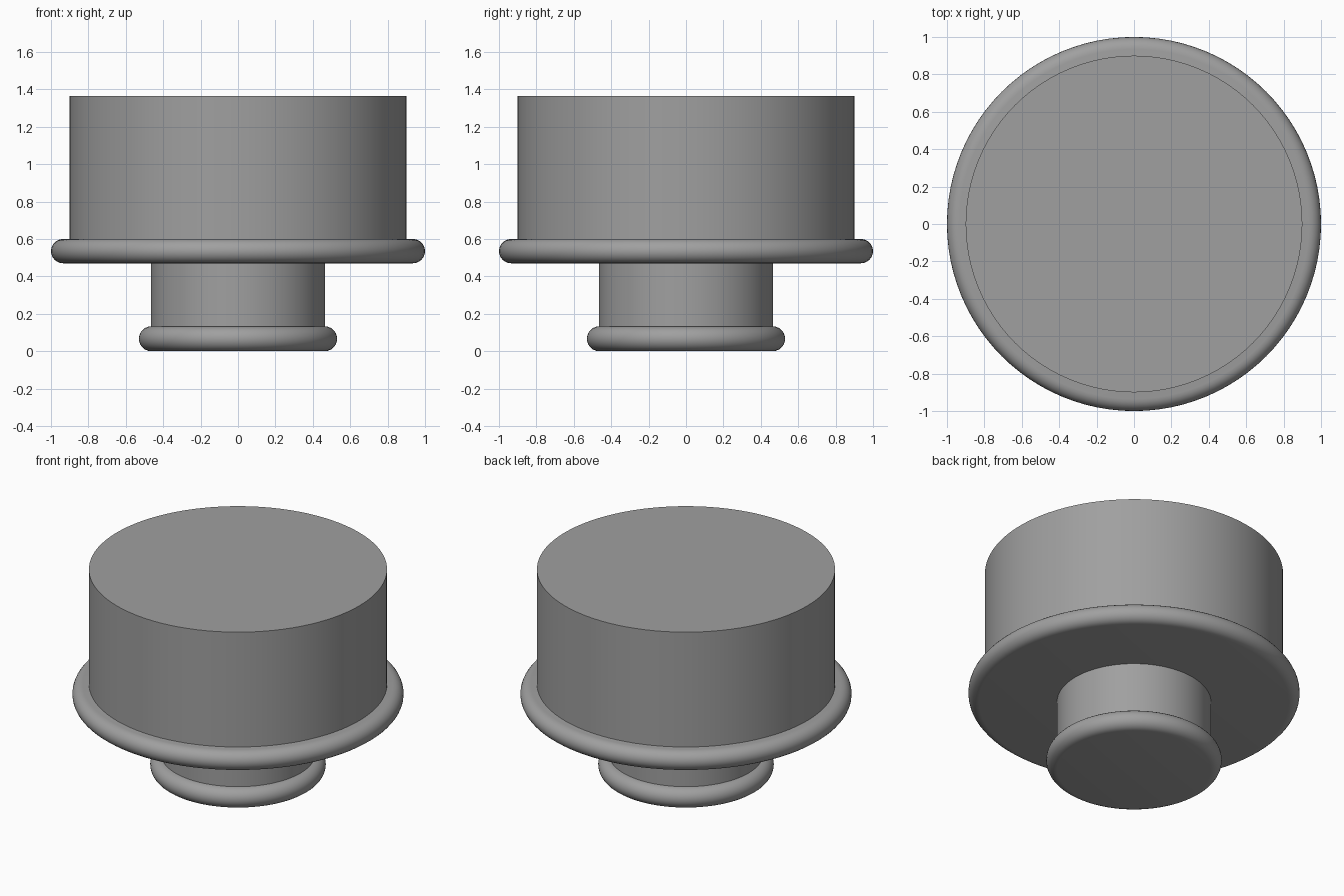
import bpy
import bmesh
from math import sin, cos, pi, radians

cube = bpy.data.objects.get("Cube")
if cube:
    bpy.data.objects.remove(cube, do_unlink=True)

SEGMENTS = 96

grey = bpy.data.materials.new("plain grey")
grey.use_nodes = True
colour = (0.35, 0.35, 0.35, 1)
grey.diffuse_color = colour
grey.node_tree.nodes["Principled BSDF"].inputs["Base Color"].default_value = colour


def lathe(name, profile):
    """Revolve (radius, z) points, bottom to top, and cap both ends."""
    bm = bmesh.new()
    rings = []
    for r, z in profile:
        rings.append([bm.verts.new((r * cos(2 * pi * i / SEGMENTS),
                                    r * sin(2 * pi * i / SEGMENTS), z))
                      for i in range(SEGMENTS)])
    for low, high in zip(rings, rings[1:]):
        for i in range(SEGMENTS):
            j = (i + 1) % SEGMENTS
            bm.faces.new((low[i], low[j], high[j], high[i]))
    bm.faces.new(rings[0][::-1])
    bm.faces.new(rings[-1])
    mesh = bpy.data.meshes.new(name)
    bm.to_mesh(mesh)
    bm.free()
    mesh.materials.append(grey)
    obj = bpy.data.objects.new(name, mesh)
    bpy.context.collection.objects.link(obj)
    bpy.ops.object.select_all(action='DESELECT')
    obj.select_set(True)
    bpy.context.view_layer.objects.active = obj
    bpy.ops.object.shade_smooth_by_angle(angle=radians(35))


def cylinder(name, radius, bottom, top):
    lathe(name, [(radius, bottom), (radius, top)])


def rounded_disc(name, radius, bottom, top, steps=12):
    """Disc with a fully rounded half-circle rim."""
    bead = (top - bottom) / 2
    angles = [-pi / 2 + pi * k / steps for k in range(steps + 1)]
    lathe(name, [(radius - bead + bead * cos(a), bottom + bead + bead * sin(a))
                 for a in angles])


# Foot and neck
rounded_disc("foot_disc", 0.53, 0, 0.133)
cylinder("neck", 0.465, 0.133, 0.47)

# Wide flange and drum
rounded_disc("flange", 1.0, 0.47, 0.6)
cylinder("drum", 0.9, 0.6, 1.365)
